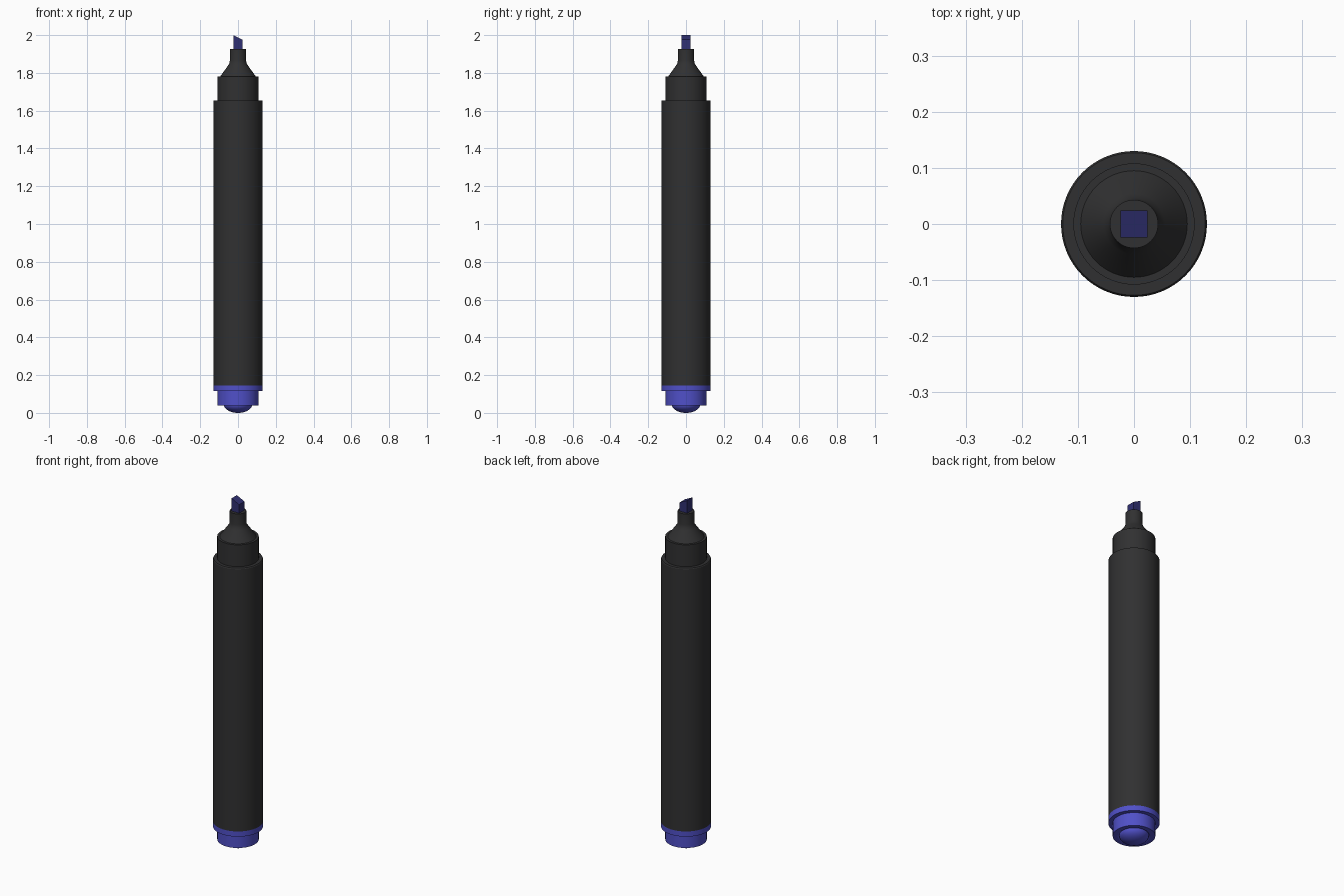
import bpy, bmesh, math

if "Cube" in bpy.data.objects:
    bpy.data.objects.remove(bpy.data.objects["Cube"])


def material(name, rgb):
    m = bpy.data.materials.new(name)
    m.diffuse_color = (*rgb, 1)
    m.use_nodes = True
    m.node_tree.nodes["Principled BSDF"].inputs["Base Color"].default_value = m.diffuse_color
    return m


black = material("black_plastic", (0.03, 0.03, 0.031))
blue = material("blue_plastic", (0.08, 0.08, 0.58))
ink = material("ink_felt", (0.03, 0.03, 0.17))


def finish(name, bm, mat, smooth=True):
    bmesh.ops.recalc_face_normals(bm, faces=bm.faces)
    me = bpy.data.meshes.new(name)
    bm.to_mesh(me)
    bm.free()
    me.materials.append(mat)
    ob = bpy.data.objects.new(name, me)
    bpy.context.collection.objects.link(ob)
    if smooth:
        bpy.ops.object.select_all(action='DESELECT')
        ob.select_set(True)
        bpy.context.view_layer.objects.active = ob
        bpy.ops.object.shade_smooth_by_angle(angle=math.radians(30))
    return ob


def lathe(name, profile, mat, steps=64):
    """Spin an (r, z) profile about the z axis."""
    bm = bmesh.new()
    vs = [bm.verts.new((r, 0, z)) for r, z in profile]
    es = [bm.edges.new(p) for p in zip(vs, vs[1:])]
    bmesh.ops.spin(bm, geom=vs + es, cent=(0, 0, 0), axis=(0, 0, 1),
                   angle=math.tau, steps=steps)
    bmesh.ops.remove_doubles(bm, verts=bm.verts, dist=1e-5)
    return finish(name, bm, mat)


# Barrel
lathe("barrel", [(0, 0.145), (0.13, 0.145), (0.13, 1.65), (0.127, 1.655),
                 (0, 1.655)], black)

# Grip collar, cone and neck holding the nib
lathe("grip", [(0, 1.655), (0.108, 1.655), (0.108, 1.78), (0.095, 1.78),
               (0.054, 1.837), (0.046, 1.85), (0.043, 1.865),
               (0.043, 1.927), (0, 1.927)], black)

# End plug: flange, stub and domed button underneath
dome = [(0.075 * math.sin(a), 0.045 - 0.045 * math.cos(a))
        for a in (math.radians(90 * i / 10) for i in range(11))]
lathe("end_plug", dome + [(0.083, 0.04), (0.108, 0.04), (0.108, 0.115),
                          (0.13, 0.115), (0.13, 0.145), (0, 0.145)], blue)

# Chisel nib: square bar with a slanted top
bm = bmesh.new()
bmesh.ops.create_cube(bm, size=1)
for v in bm.verts:
    top = 2.0 if v.co.x < 0 else 1.976
    v.co = (v.co.x * 0.048, v.co.y * 0.048, top if v.co.z > 0 else 1.91)
finish("nib", bm, ink, smooth=False)
